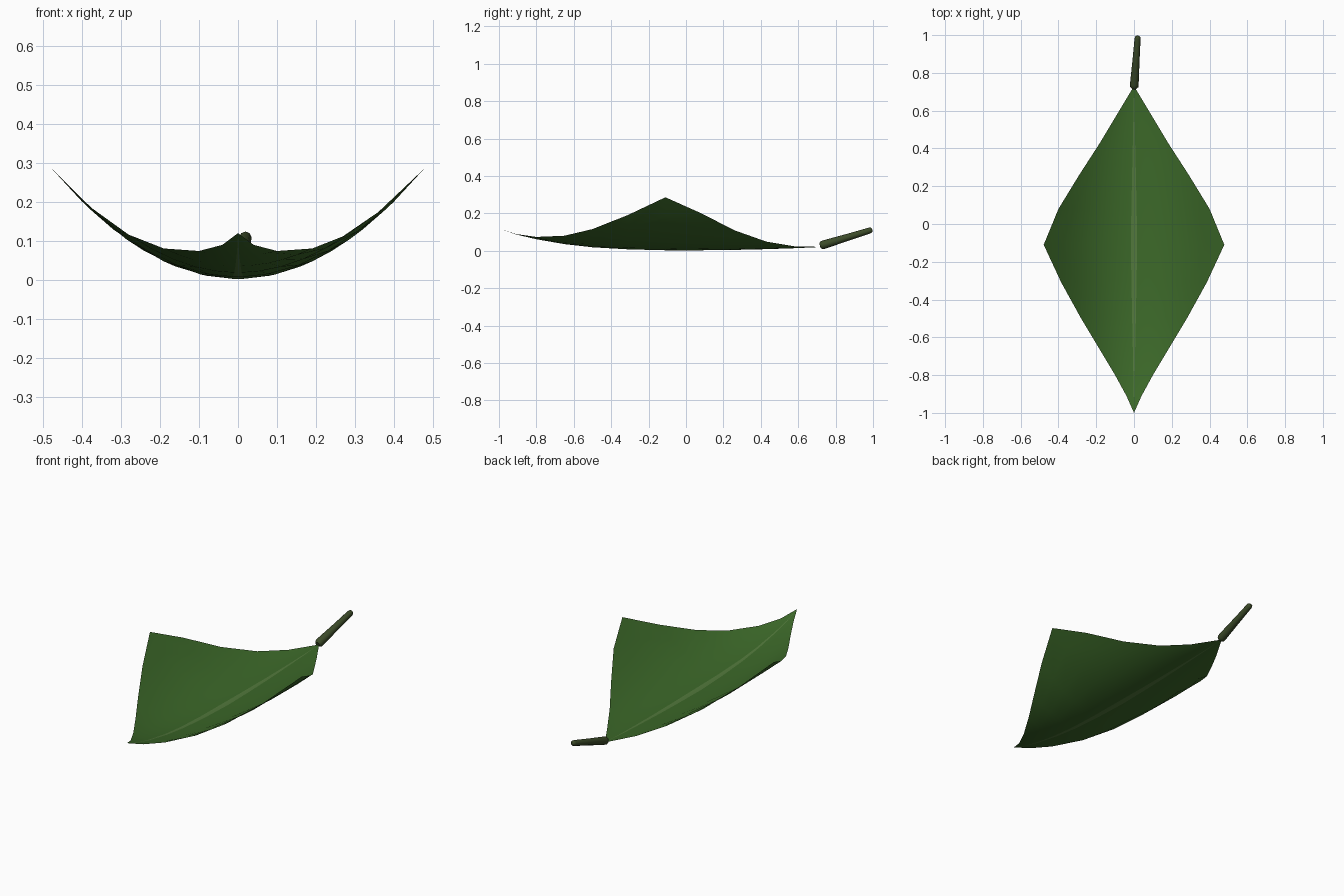
import bpy
from mathutils import Vector

if "Cube" in bpy.data.objects:
    bpy.data.objects.remove(bpy.data.objects["Cube"])


def material(name, color):
    m = bpy.data.materials.new(name)
    m.diffuse_color = (*color, 1)
    m.use_nodes = True
    m.node_tree.nodes["Principled BSDF"].inputs["Base Color"].default_value = m.diffuse_color
    return m


def add_mesh(name, verts, faces, mats):
    me = bpy.data.meshes.new(name)
    me.from_pydata(verts, [], faces)
    for m in mats:
        me.materials.append(m)
    ob = bpy.data.objects.new(name, me)
    bpy.context.collection.objects.link(ob)
    me.shade_smooth()
    return ob


green = material("leaf_green", (0.045, 0.14, 0.022))
light = material("rib_green", (0.085, 0.19, 0.045))
olive = material("stem_green", (0.045, 0.07, 0.022))

# Leaf blade: (y, half width, midrib height) from the tip back to the stem
STATIONS = [
    (-1.0, 0.0, 0.12), (-0.91, 0.04, 0.088), (-0.8, 0.10, 0.062),
    (-0.65, 0.19, 0.036), (-0.5, 0.28, 0.019), (-0.31, 0.385, 0.008),
    (-0.11, 0.478, 0.003), (0.08, 0.40, 0.003), (0.26, 0.29, 0.005),
    (0.43, 0.18, 0.009), (0.58, 0.09, 0.014), (0.73, 0.0, 0.021),
]
SIDE = [0.035, 0.2, 0.4, 0.6, 0.8, 1.0]
ACROSS = [-s for s in reversed(SIDE)] + [0.0] + SIDE
N = len(ACROSS)

verts, rows = [], []
for y, w, z in STATIONS:
    columns = ACROSS if w else [0.0]
    start = len(verts)
    for u in columns:
        x = u * w
        verts.append((x, y, z + 1.24 * x * x))
    rows.append([start + (i if w else 0) for i in range(N)])

faces, rib = [], []
for a, b in zip(rows, rows[1:]):
    for i in range(N - 1):
        face = list(dict.fromkeys((a[i], a[i + 1], b[i + 1], b[i])))
        faces.append(face)
        rib.append(i in (N // 2 - 1, N // 2))

leaf = add_mesh("leaf_blade", verts, faces, [green, light])
for poly, is_rib in zip(leaf.data.polygons, rib):
    poly.material_index = int(is_rib)

# Stem: tapered round stalk with softly rounded ends
crv = bpy.data.curves.new("stem", "CURVE")
crv.dimensions = "3D"
crv.bevel_depth = 1.0
crv.bevel_resolution = 2
crv.use_fill_caps = True
base, end = Vector((0, 0.717, 0.027)), Vector((0.02, 0.996, 0.113))
profile = [(0, 0.014), (0.03, 0.022), (0.08, 0.023), (0.5, 0.019),
           (0.95, 0.016), (0.985, 0.013), (1.0, 0.006)]
spline = crv.splines.new("POLY")
spline.points.add(len(profile) - 1)
for p, (t, r) in zip(spline.points, profile):
    p.co = (*base.lerp(end, t), 1)
    p.radius = r
spline.use_smooth = True
crv.materials.append(olive)
stem = bpy.data.objects.new("stem", crv)
bpy.context.collection.objects.link(stem)
